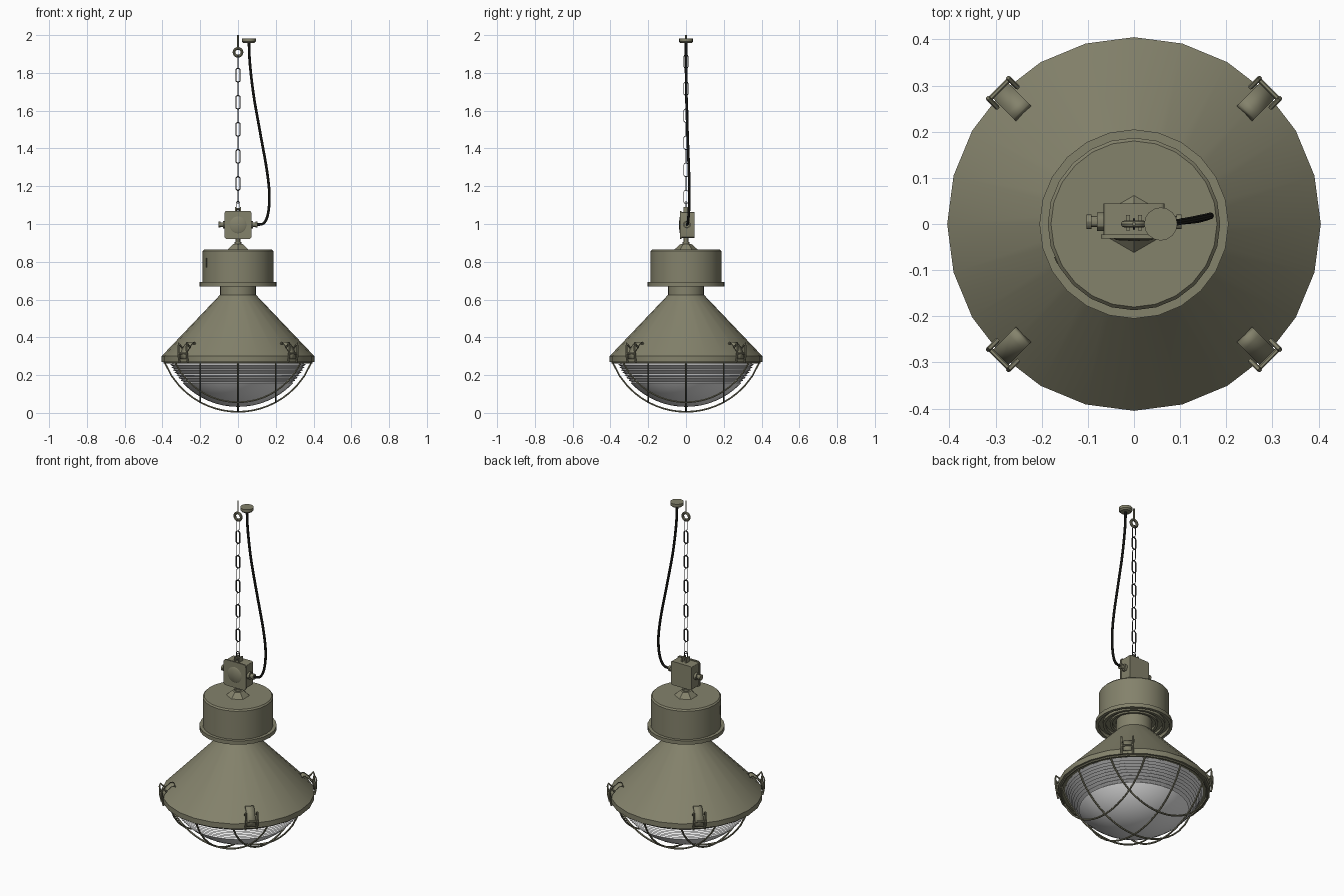
import bpy, bmesh, math
from mathutils import Matrix, Vector

if "Cube" in bpy.data.objects:
    bpy.data.objects.remove(bpy.data.objects["Cube"])


def material(name, rgb):
    m = bpy.data.materials.new(name)
    m.use_nodes = True
    m.diffuse_color = (*rgb, 1)
    m.node_tree.nodes["Principled BSDF"].inputs["Base Color"].default_value = (*rgb, 1)
    return m


OLIVE = material("olive paint", (0.23, 0.223, 0.148))
SLOT = material("dark olive", (0.08, 0.078, 0.05))
GLASS = material("pale glass", (0.8, 0.8, 0.8))
STEEL = material("dark steel", (0.06, 0.06, 0.06))
RUBBER = material("black rubber", (0.018, 0.018, 0.015))


def finish(obj, mat):
    bpy.context.scene.collection.objects.link(obj)
    obj.data.materials.append(mat)
    bpy.ops.object.select_all(action="DESELECT")
    obj.select_set(True)
    bpy.context.view_layer.objects.active = obj
    bpy.ops.object.shade_smooth_by_angle(angle=math.radians(30))
    return obj


def from_bmesh(name, bm, mat):
    bmesh.ops.recalc_face_normals(bm, faces=bm.faces)
    me = bpy.data.meshes.new(name)
    bm.to_mesh(me)
    bm.free()
    return finish(bpy.data.objects.new(name, me), mat)


def lathe(name, profile, mat, sides=24, matrix=Matrix()):
    """Turn an (r, z) profile around z."""
    bm = bmesh.new()
    vs = [bm.verts.new((r, 0, z)) for r, z in profile]
    es = [bm.edges.new(p) for p in zip(vs, vs[1:])]
    bmesh.ops.spin(bm, geom=vs + es, cent=(0, 0, 0), axis=(0, 0, 1),
                   angle=math.tau, steps=sides, use_merge=True)
    bmesh.ops.remove_doubles(bm, verts=bm.verts, dist=1e-5)
    bmesh.ops.transform(bm, matrix=matrix, verts=bm.verts)
    return from_bmesh(name, bm, mat)


def box(name, size, loc, mat, bevel=0.0):
    """Box, optionally with its edges along y rounded."""
    bm = bmesh.new()
    bmesh.ops.create_cube(bm, size=1, matrix=Matrix.Translation(loc) @ Matrix.Diagonal((*size, 1)))
    if bevel:
        edges = [e for e in bm.edges
                 if abs((e.verts[0].co - e.verts[1].co).normalized().y) > 0.9]
        bmesh.ops.bevel(bm, geom=edges, offset=bevel, segments=3, profile=0.5, affect="EDGES")
    return from_bmesh(name, bm, mat)


def tubes(name, paths, radius, mat, cyclic=False, res=2):
    """Round wire along each path, stored as a mesh."""
    cu = bpy.data.curves.new(name, "CURVE")
    cu.dimensions = "3D"
    cu.bevel_depth, cu.bevel_resolution, cu.use_fill_caps = radius, res, True
    for path in paths:
        s = cu.splines.new("POLY")
        s.points.add(len(path) - 1)
        for p, co in zip(s.points, path):
            p.co = (*co, 1)
        s.use_cyclic_u = cyclic
    tmp = bpy.data.objects.new(name + "_path", cu)
    bpy.context.scene.collection.objects.link(tmp)
    bpy.context.view_layer.update()
    me = bpy.data.meshes.new_from_object(tmp.evaluated_get(bpy.context.evaluated_depsgraph_get()))
    bpy.data.objects.remove(tmp)
    me.materials.clear()
    me.name = name
    return finish(bpy.data.objects.new(name, me), mat)


def ring(r, z, n=24):
    return [(r * math.cos(math.tau * i / n), r * math.sin(math.tau * i / n), z) for i in range(n)]


def spline(pts, steps=8):
    """Smooth path through a few points."""
    p = [Vector(q) for q in [pts[0]] + pts + [pts[-1]]]
    out = []
    for a, b, c, d in zip(p, p[1:], p[2:], p[3:]):
        for i in range(steps):
            t = i / steps
            out.append(0.5 * (2 * b + (c - a) * t + (2 * a - 5 * b + 4 * c - d) * t * t
                              + (3 * b - a - 3 * c + d) * t ** 3))
    return out + [p[-1]]


# Conical shade with rim and neck
lathe("shade", [(0.095, 0.70), (0.095, 0.625), (0.40, 0.305), (0.405, 0.30), (0.405, 0.27),
                (0.365, 0.27), (0.365, 0.29)], OLIVE)

# Ballast housing: drum, flange and a stepped underside
lathe("housing", [(0, 0.865), (0.18, 0.865), (0.187, 0.857), (0.187, 0.692), (0.205, 0.692),
                  (0.205, 0.67), (0.188, 0.67), (0.188, 0.69), (0.165, 0.69), (0.165, 0.675),
                  (0.15, 0.675), (0.15, 0.69), (0.128, 0.69), (0.128, 0.68), (0.115, 0.68),
                  (0.115, 0.695), (0.09, 0.695)], OLIVE)
slot = box("housing_slot", (0.008, 0.016, 0.05), (0.1835, 0, 0.795), SLOT)
slot.rotation_euler.z = math.radians(205)

# Hexagonal hub and stem
lathe("hub", [(0, 0.893), (0.03, 0.893), (0.064, 0.863), (0, 0.863)], OLIVE, 6,
      Matrix.Rotation(math.pi / 6, 4, "Z"))
lathe("stem", [(0, 0.93), (0.013, 0.93), (0.013, 0.905), (0.018, 0.905), (0.018, 0.89),
               (0, 0.89)], OLIVE, 12)

# Junction box with cover, round boss, glands and lifting lug
box("junction_box", (0.132, 0.068, 0.138), (0, 0.01, 0.995), OLIVE, 0.008)
box("box_cover", (0.144, 0.008, 0.15), (0, -0.027, 0.995), OLIVE, 0.015)
lathe("cover_boss", [(0.045, 0), (0.038, 0.004), (0, 0.006)], OLIVE, 20,
      Matrix.Translation((0, -0.031, 0.995)) @ Matrix.Rotation(math.pi / 2, 4, "X"))
for side, label in ((1, "left"), (-1, "right")):
    lathe(label + "_gland", [(0, 0.06), (0.02, 0.06), (0.02, 0.08), (0.012, 0.08),
                             (0.012, 0.092), (0.016, 0.092), (0.016, 0.103), (0, 0.103)],
          OLIVE, 12, Matrix.Translation((0, 0.005, 0.997)) @ Matrix.Rotation(side * math.pi / 2, 4, "Y"))
    box(label + "_lug", (0.008, 0.034, 0.028), (side * 0.013, 0.003, 1.076), OLIVE)
tubes("lug_pin", [[(-0.017, 0, 1.08), (0.017, 0, 1.08)]], 0.005, OLIVE)


# Chain of alternating oval links
def link(z, crosswise, half=0.036, r=0.012):
    pts = []
    for i in range(12):
        a = math.tau * (i + 0.5) / 12
        u, w = r * math.cos(a), r * math.sin(a)
        w += math.copysign(half - r, w)
        pts.append((0, u, z + w) if crosswise else (u, 0, z + w))
    return pts


tubes("chain_links_facing_side", [link(1.86 - 0.1434 * i, True) for i in range(6)],
      0.002, STEEL, True, 1)
tubes("chain_links_facing_front", [link(1.788 - 0.1434 * i, False) for i in range(5)],
      0.0035, STEEL, True, 1)
tubes("chain_shackle", [link(1.094, False, 0.026, 0.01)], 0.0025, STEEL, True, 1)

# Ceiling eye hook
tubes("eye_ring", [[(x, 0, 1.909 + y) for x, y, _ in ring(0.021, 0, 16)]], 0.0075, OLIVE, True)
tubes("eye_shank", [[(0, 0, 1.93), (0, 0, 2.0)]], 0.004, OLIVE)

# Ceiling rose and supply cable
lathe("ceiling_rose", [(0, 1.981), (0.036, 1.981), (0.036, 1.965), (0.028, 1.957), (0, 1.957)],
      OLIVE, 16, Matrix.Translation((0.058, 0, 0)))
tubes("cable", [spline([(0.058, 0, 1.96), (0.063, 0, 1.85), (0.083, 0.002, 1.68),
                        (0.118, 0.008, 1.48), (0.152, 0.015, 1.29), (0.166, 0.018, 1.16),
                        (0.16, 0.015, 1.06), (0.137, 0.009, 1.005), (0.095, 0.005, 0.997)])],
      0.007, RUBBER)

# Glass bowl: spherical cap with a ribbed upper band and a smooth bottom
BALL, CENTRE = 0.403, 0.435


def bowl_r(z):
    return math.sqrt(BALL ** 2 - (CENTRE - z) ** 2)


bowl = [(0.36, 0.285)]
for i in range(9):
    z = 0.274 - i * 0.0138
    bowl += [(bowl_r(z) - 0.013, z), (bowl_r(z - 0.006), z - 0.006)]
for i in range(9):
    a = math.radians(45) * (1 - i / 8)
    bowl.append((BALL * math.sin(a), CENTRE - BALL * math.cos(a)))
lathe("glass_bowl", bowl, GLASS, 32)

# Guard cage: crossed wires on a spherical cap plus a hoop
R, TOP, DOME = 0.39, 0.27, 0.42
rim_drop = math.sqrt(DOME ** 2 - R ** 2)
wires = []
for k in (-0.2, 0, 0.2):
    half = math.sqrt(R * R - k * k)
    for swap in (False, True):
        path = []
        for i in range(21):
            u = half * (i / 10 - 1)
            z = TOP + rim_drop - math.sqrt(DOME ** 2 - u * u - k * k)
            path.append((k, u, z) if swap else (u, k, z))
        wires.append(path)
tubes("guard_wires", wires, 0.005, OLIVE, res=1)
tubes("guard_hoop", [ring(0.39, 0.267)], 0.006, OLIVE, True, 1)

# Four toggle clamps around the rim
for n, label in enumerate(("back_left", "back_right", "front_right", "front_left")):
    turn = math.radians(45 + 90 * n)
    bm = bmesh.new()
    strip = [(0.338, 0.366), (0.346, 0.376), (0.362, 0.374), (0.386, 0.352), (0.408, 0.32),
             (0.412, 0.285)]
    rows = [[bm.verts.new((r, y, z)) for y in (-0.023, 0.023)] for r, z in strip]
    for a, b in zip(rows, rows[1:]):
        bm.faces.new((a[0], a[1], b[1], b[0]))
    tongue = from_bmesh(label + "_clamp_tongue", bm, OLIVE)
    tongue.modifiers.new("thickness", "SOLIDIFY").thickness = 0.006
    sides = [[(0.388, y, 0.345), (0.412, y, 0.368), (0.416, y, 0.35), (0.413, y, 0.295),
              (0.406, y, 0.265)] for y in (-0.031, 0.031)]
    bars = [[(0.413, -0.031, 0.315), (0.413, 0.031, 0.315)]]
    wire = tubes(label + "_clamp_wire", sides + bars, 0.0055, OLIVE, res=1)
    for part in (tongue, wire):
        part.rotation_euler.z = turn
